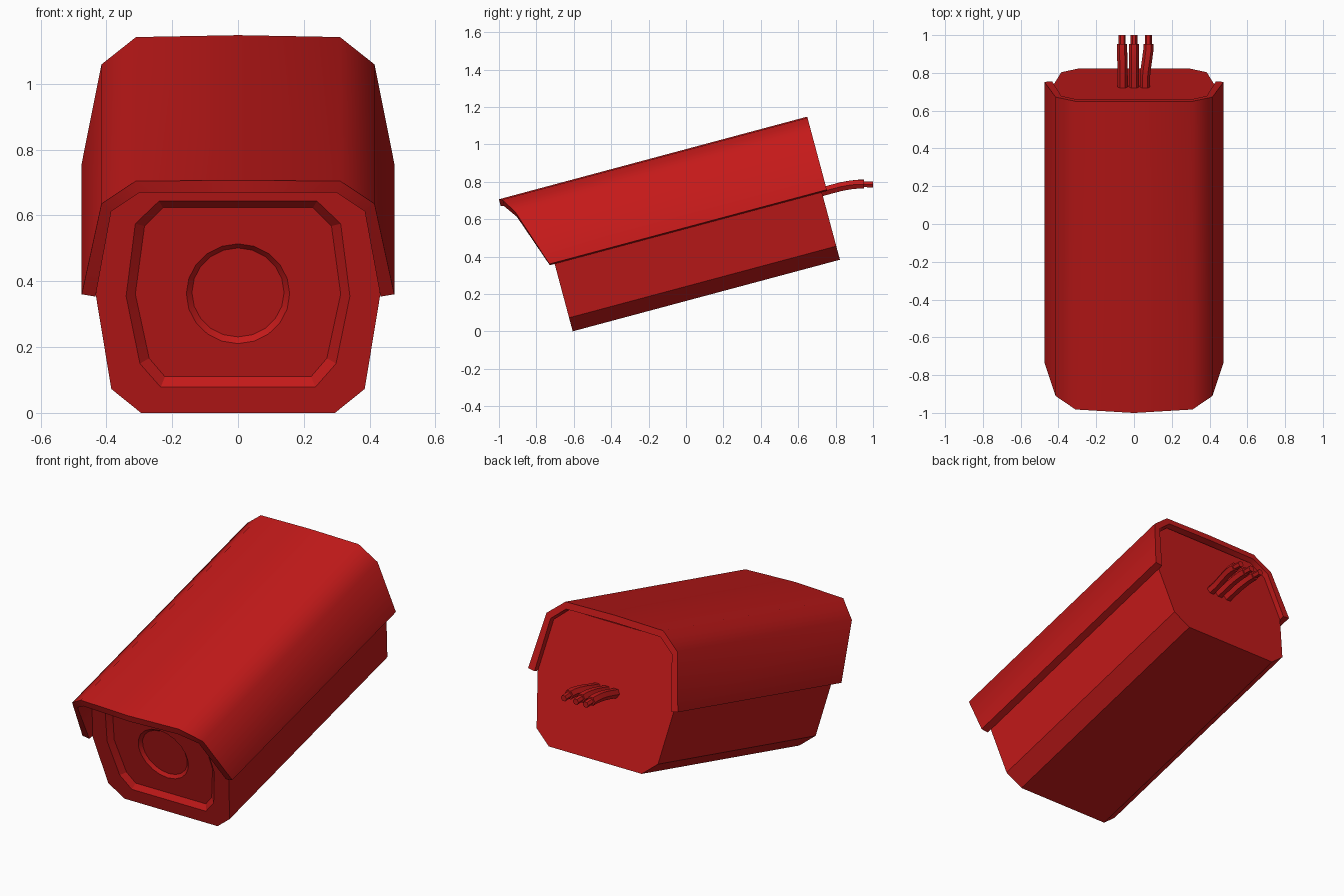
import bpy, bmesh, math

if "Cube" in bpy.data.objects:
    bpy.data.objects.remove(bpy.data.objects["Cube"])

C, S = math.cos(math.radians(15)), math.sin(math.radians(15))
red = bpy.data.materials.new("red_paint")
red.diffuse_color = (0.55, 0.01, 0.01, 1)
red.use_nodes = True
red.node_tree.nodes["Principled BSDF"].inputs["Base Color"].default_value = red.diffuse_color


def P(x, u, v):
    """Camera space (across, along, up) to world, pitched down 15 degrees."""
    return (x, u * C - v * S, u * S + v * C)


def mirrored(half):
    """Close a right-hand half profile into a full ring."""
    return half + [(-p[0], *p[1:]) for p in reversed(half)]


def ring(bm, profile, u):
    return [bm.verts.new(P(x, u, v)) for x, v in profile]


def skin(bm, a, b):
    n = len(a)
    for i in range(n):
        j = (i + 1) % n
        bm.faces.new((a[i], a[j], b[j], b[i]))


def finish(bm, name, angle):
    bmesh.ops.recalc_face_normals(bm, faces=bm.faces)
    me = bpy.data.meshes.new(name)
    bm.to_mesh(me)
    bm.free()
    ob = bpy.data.objects.new(name, me)
    bpy.context.collection.objects.link(ob)
    me.materials.append(red)
    bpy.ops.object.select_all(action='DESELECT')
    ob.select_set(True)
    bpy.context.view_layer.objects.active = ob
    bpy.ops.object.shade_smooth_by_angle(angle=math.radians(angle))
    return ob


# Housing: faceted tube with a bevelled front recess and a round lens recess
outline = mirrored([(.295, .157), (.385, .232), (.432, .527), (.382, .820), (.298, .892)])
rim = mirrored([(.235, .2375), (.298, .312), (.34, .524), (.312, .752), (.24, .823)])
floor = mirrored([(.222, .264), (.270, .322), (.312, .524), (.284, .738), (.228, .796)])


def circle(r, n=20):
    return [(r * math.cos(math.tau * i / n), .525 + r * math.sin(math.tau * i / n)) for i in range(n)]


bm = bmesh.new()
rings = [ring(bm, p, u) for p, u in
         ((outline, .894), (outline, -.585), (rim, -.585), (floor, -.56))]
bm.faces.new(rings[0])
for a, b in zip(rings, rings[1:]):
    skin(bm, a, b)
lens_out, lens_in = ring(bm, circle(.157), -.56), ring(bm, circle(.14), -.545)
skin(bm, lens_out, lens_in)
bm.faces.new(lens_in)
edges = [bm.edges.get((r[i - 1], r[i])) for r in (rings[3], lens_out) for i in range(len(r))]
bmesh.ops.bridge_loops(bm, edges=edges)
finish(bm, "housing", 15)

# Sunshield: thick folded sheet with a raked front edge; (x, v, front u)
outer = [(.475, .537, -.612), (.415, .849, -.715), (.31, .935, -.766), (0, .941, -.7835)]
inner = [(.433, .530, -.612), (.385, .826, -.715), (.30, .898, -.766), (0, .903, -.7835)]


def full(half):
    return half + [(-x, v, u) for x, v, u in reversed(half[:-1])]


loop = full(outer) + full(inner)[::-1]
bm = bmesh.new()
front = [bm.verts.new(P(x, u, v)) for x, v, u in loop]
back = [bm.verts.new(P(x, .923, v)) for x, v, u in loop]
skin(bm, front, back)
n = len(loop)
for r in (front, back):
    for i in range(n // 2 - 1):
        bm.faces.new((r[i], r[i + 1], r[n - 2 - i], r[n - 1 - i]))
finish(bm, "sunshield", 45)


# Cables: sleeve plus thinner bare end
def tube(name, points, radius):
    cu = bpy.data.curves.new(name, 'CURVE')
    cu.dimensions = '3D'
    cu.bevel_depth = radius
    cu.bevel_resolution = 1
    cu.use_fill_caps = True
    sp = cu.splines.new('POLY')
    sp.points.add(len(points) - 1)
    for p, co in zip(sp.points, points):
        p.co = (*co, 1)
    cu.materials.append(red)
    ob = bpy.data.objects.new(name, cu)
    bpy.context.collection.objects.link(ob)
    bpy.ops.object.select_all(action='DESELECT')
    ob.select_set(True)
    bpy.context.view_layer.objects.active = ob
    bpy.ops.object.convert(target='MESH')
    bpy.ops.object.shade_smooth_by_angle(angle=math.radians(50))


for side, x0, x1 in (("left", -.06, -.063), ("middle", 0, 0), ("right", .058, .076)):
    path = [(x0, .71, .742), (x0, .78, .761), (x0 + (x1 - x0) * .3, .83, .774),
            (x0 + (x1 - x0) * .7, .88, .783), (x1, .92, .787), (x1, .953, .787)]
    tube(f"cable_sleeve_{side}", path, .027)
    tube(f"cable_end_{side}", [(x1, .94, .787), (x1, 1.0, .785)], .018)
